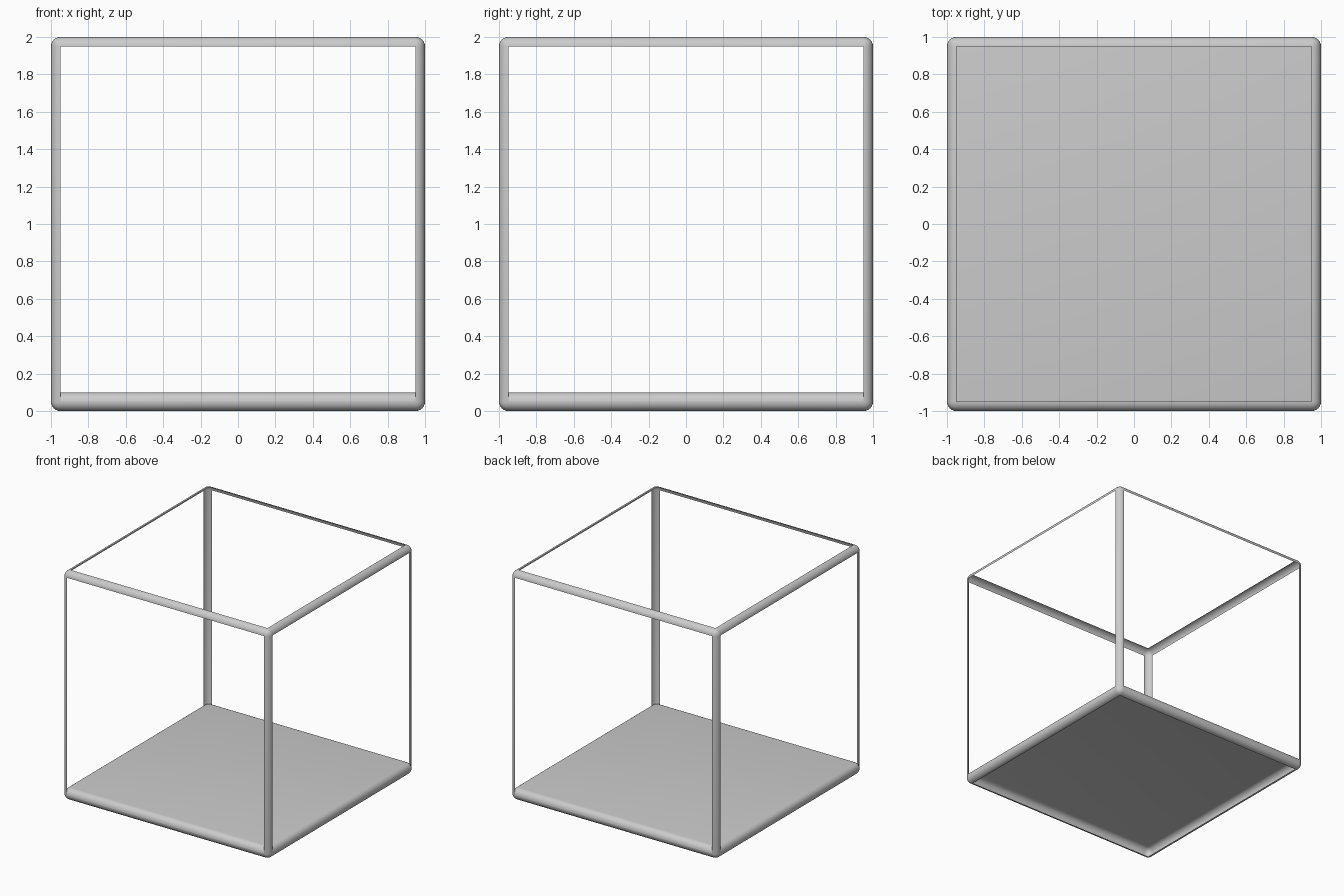
import bpy, bmesh
from mathutils import Matrix

if "Cube" in bpy.data.objects:
    bpy.data.objects.remove(bpy.data.objects["Cube"])

R = 0.05      # edge rounding radius


def rounded_shell(name, keep, drop=0.0):
    """Rounded 2 unit cube shell, reduced to the faces for which keep() is true."""
    bm = bmesh.new()
    bmesh.ops.create_cube(bm, size=2, matrix=Matrix.Translation((0, 0, 1)))
    bmesh.ops.bevel(bm, geom=bm.edges[:], offset=R, offset_type='OFFSET',
                    segments=6, profile=0.5, affect='EDGES')
    unwanted = [f for f in bm.faces if not keep(f)]
    bmesh.ops.delete(bm, geom=unwanted, context='FACES')
    bmesh.ops.translate(bm, verts=bm.verts[:], vec=(0, 0, -drop))
    for f in bm.faces:
        f.smooth = True
    me = bpy.data.meshes.new(name)
    bm.to_mesh(me)
    bm.free()
    ob = bpy.data.objects.new(name, me)
    bpy.context.collection.objects.link(ob)
    return ob


# open cube frame: only the rounded edges and corners, no panels
rounded_shell("cube_frame", lambda f: f.calc_area() < 1)

# floor panel: flat sheet with rounded rim, its top at z = 0.1
rounded_shell("floor_panel",
              lambda f: f.calc_center_median().z > 2 - R, drop=1.9)
